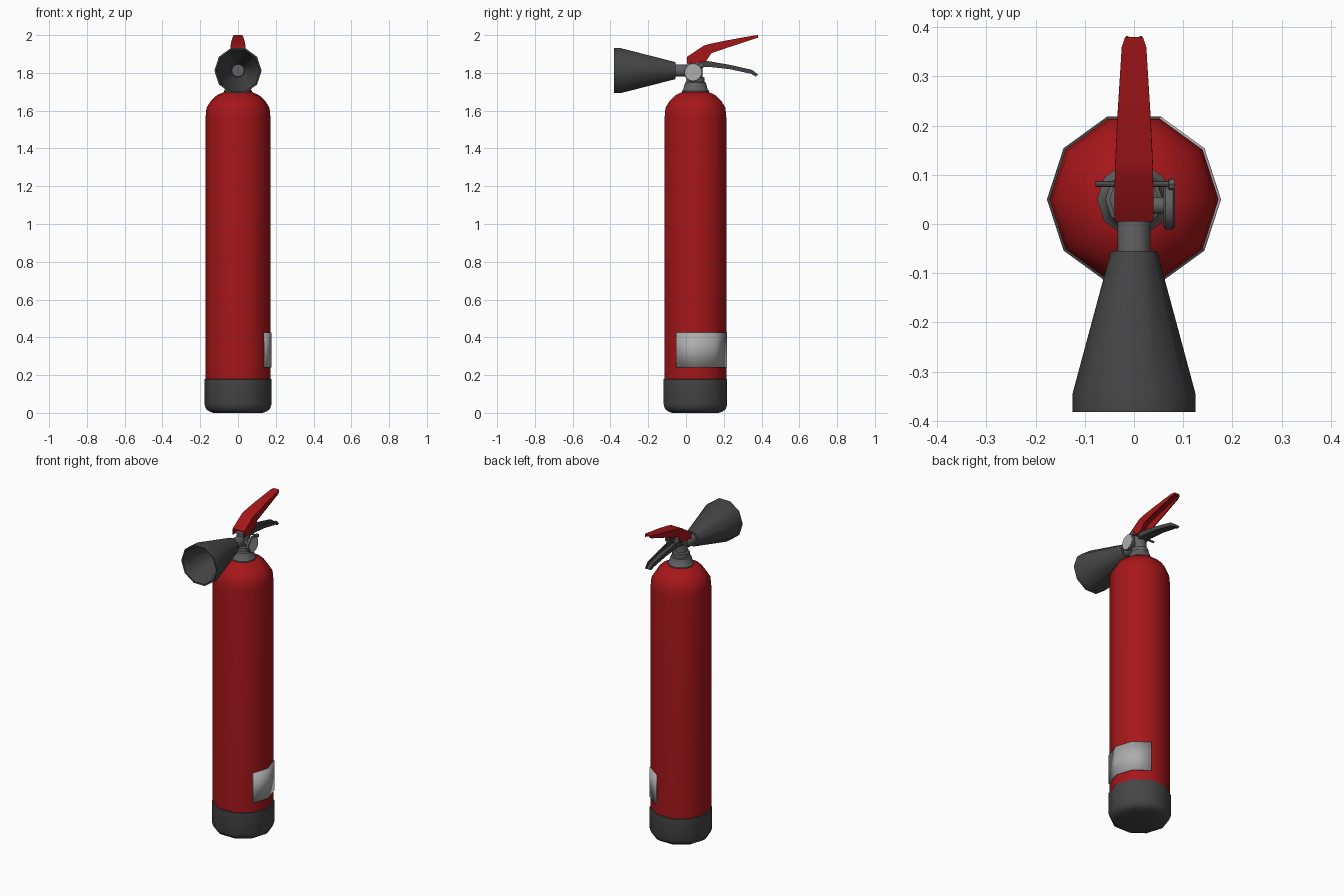
import bpy, bmesh
from math import cos, sin, pi, radians
from mathutils import Matrix, Vector

if "Cube" in bpy.data.objects:
    bpy.data.objects.remove(bpy.data.objects["Cube"])


def material(name, r, g, b):
    m = bpy.data.materials.new(name)
    m.diffuse_color = (r, g, b, 1)
    m.use_nodes = True
    m.node_tree.nodes["Principled BSDF"].inputs["Base Color"].default_value = m.diffuse_color
    return m


RED = material("red_paint", 0.38, 0.008, 0.01)
DARK = material("dark_plastic", 0.06, 0.06, 0.06)
METAL = material("valve_metal", 0.12, 0.12, 0.12)
LIGHT = material("light_grey", 0.42, 0.42, 0.42)
CY = 0.05   # cylinder axis, y
HZ = 1.812  # horn axis, z


def finish(name, bm, mat, angle=40):
    bmesh.ops.recalc_face_normals(bm, faces=bm.faces)
    me = bpy.data.meshes.new(name)
    bm.to_mesh(me)
    bm.free()
    ob = bpy.data.objects.new(name, me)
    bpy.context.collection.objects.link(ob)
    me.materials.append(mat)
    bpy.context.view_layer.objects.active = ob
    ob.select_set(True)
    bpy.ops.object.shade_smooth_by_angle(angle=radians(angle))
    ob.select_set(False)
    return ob


def skin(bm, rings):
    """Join equal closed rings and cap both ends."""
    rings = [[bm.verts.new(p) for p in ring] for ring in rings]
    n = len(rings[0])
    for a, b in zip(rings, rings[1:]):
        for i in range(n):
            j = (i + 1) % n
            bm.faces.new((a[i], a[j], b[j], b[i]))
    bm.faces.new(rings[0])
    bm.faces.new(rings[-1])


def lathe(name, profile, mat, origin, axis="Z", n=10):
    """Turn (radius, height) points around an axis through origin."""
    rot = {"Z": Matrix(), "Y": Matrix.Rotation(-pi / 2, 4, "X"),
           "X": Matrix.Rotation(pi / 2, 4, "Y")}[axis]
    bm = bmesh.new()
    skin(bm, [[rot @ Vector((r * cos(2 * pi * i / n), r * sin(2 * pi * i / n), h))
               + Vector(origin) for i in range(n)] for r, h in profile])
    return finish(name, bm, mat)


def channel(name, stations, t, mat):
    """U channel along y; stations are (y closed, z closed, y open, z open, half width)."""
    bm = bmesh.new()
    rings = []
    for yc, zc, yo, zo, w in stations:
        web, rim = Vector((0, yc, zc)), Vector((0, yo, zo))
        inner = web + (rim - web).normalized() * t
        rings.append([p + Vector((x, 0, 0)) for x, p in (
            (-w, rim), (-w, web), (w, web), (w, rim),
            (w - t, rim), (w - t, inner), (t - w, inner), (t - w, rim))])
    skin(bm, rings)
    return finish(name, bm, mat, 30)


# Cylinder and its base boot
lathe("cylinder", [(0.172, 0.15), (0.172, 1.56), (0.167, 1.615), (0.145, 1.65),
                   (0.112, 1.682), (0.07, 1.70)], RED, (0, CY, 0))
lathe("base_boot", [(0.13, 0.0), (0.152, 0.008), (0.169, 0.02), (0.177, 0.045),
                    (0.177, 0.178), (0.17, 0.18)], DARK, (0, CY, 0))

# Label wrapped over three sides
bm = bmesh.new()
cols = []
for i in range(-1, 3):
    a = i * pi / 5
    cols.append([bm.verts.new((0.177 * cos(a), CY + 0.177 * sin(a), z)) for z in (0.24, 0.425)])
for a, b in zip(cols, cols[1:]):
    bm.faces.new((a[0], b[0], b[1], a[1]))
label = finish("label", bm, LIGHT)
mod = label.modifiers.new("thickness", "SOLIDIFY")
mod.thickness = 0.006

# Neck and valve
lathe("neck_collar", [(0.075, 1.69), (0.075, 1.705), (0.068, 1.712), (0.058, 1.748),
                      (0.05, 1.752), (0.05, 1.775), (0.038, 1.78), (0.038, 1.86)],
      METAL, (0, CY, 0))
lathe("gauge_stem", [(0.018, 0.0), (0.018, 0.064)], METAL, (0, 0.038, 1.803), "X")
lathe("gauge_rim", [(0.044, 0.06), (0.049, 0.064), (0.049, 0.079), (0.043, 0.082)],
      METAL, (0, 0.038, 1.803), "X", 16)
lathe("gauge_face", [(0.043, 0.08), (0.043, 0.083)], LIGHT, (0, 0.038, 1.803), "X", 16)

# Safety pin
lathe("safety_pin", [(0.006, -0.078), (0.006, 0.07), (0.012, 0.071), (0.012, 0.082)],
      METAL, (0, 0.081, 1.842), "X", 8)

# Discharge pipe and hollow horn
lathe("discharge_pipe", [(0.034, -0.10), (0.034, 0.0), (0.028, 0.045)], METAL, (0, 0, HZ), "Y")
lathe("horn", [(0.036, -0.075), (0.105, -0.335), (0.116, -0.382), (0.125, -0.382),
               (0.125, -0.345), (0.047, -0.055), (0.03, -0.055)], DARK, (0, 0, HZ), "Y")

# Upper carrying handle, open below
channel("carry_handle", [
    (0.005, 1.885, 0.005, 1.848, 0.04),
    (0.095, 1.945, 0.105, 1.86, 0.039),
    (0.125, 1.953, 0.135, 1.905, 0.038),
    (0.21, 1.971, 0.215, 1.932, 0.034),
    (0.36, 1.998, 0.36, 1.98, 0.025),
    (0.38, 2.0, 0.38, 1.986, 0.018)], 0.006, RED)

# Lower squeeze lever, open above
channel("squeeze_lever", [
    (0.04, 1.825, 0.04, 1.87, 0.03),
    (0.12, 1.832, 0.12, 1.862, 0.029),
    (0.23, 1.82, 0.235, 1.842, 0.026),
    (0.345, 1.795, 0.35, 1.816, 0.021),
    (0.368, 1.781, 0.382, 1.79, 0.016)], 0.005, DARK)
